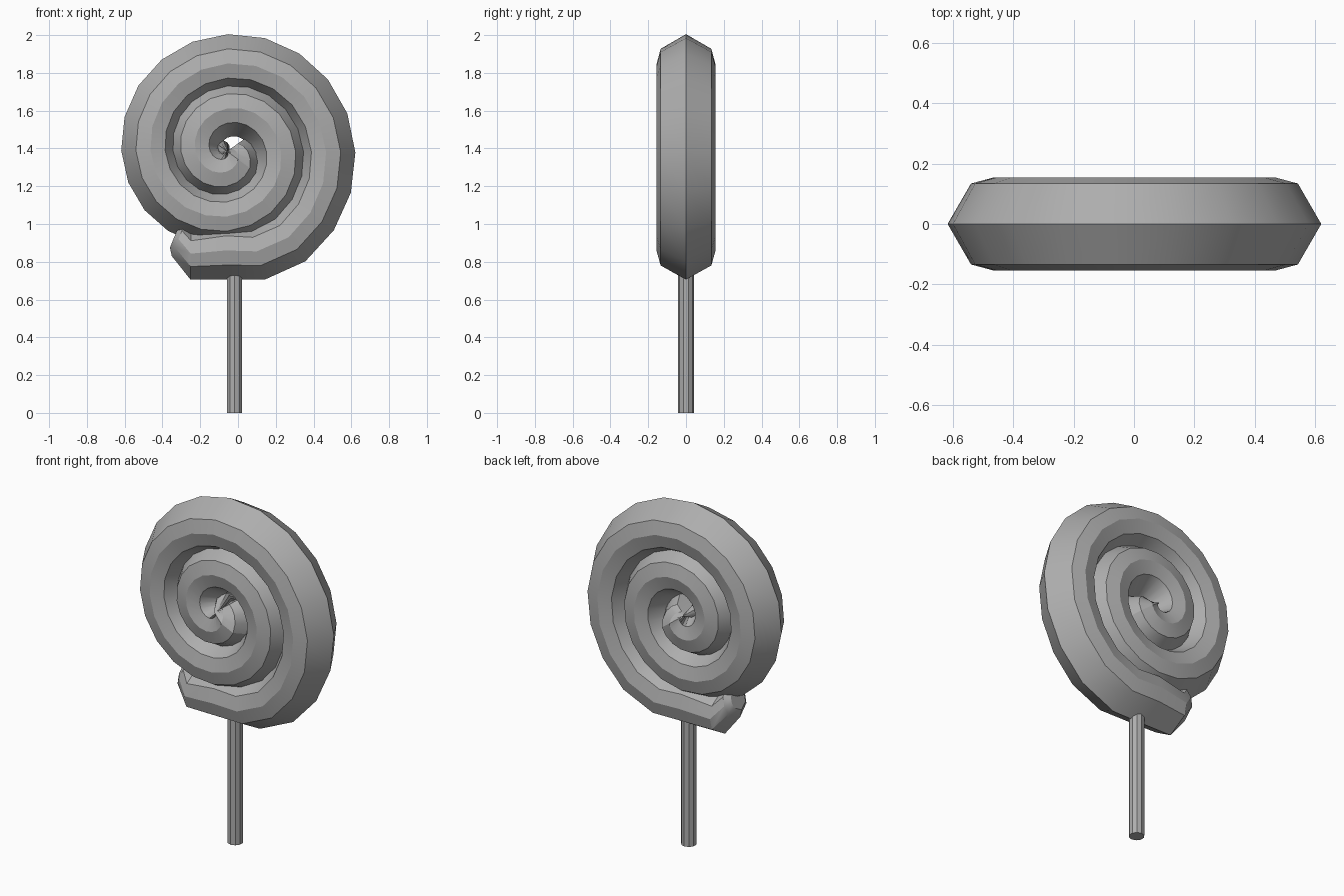
import bpy, bmesh
from math import cos, sin, radians

if "Cube" in bpy.data.objects:
    bpy.data.objects.remove(bpy.data.objects["Cube"])

TUBE = 0.155
CX, CZ = -0.058, 1.385          # spiral centre
PROFILE = [0, 60, 90, 120, 180, 240, 270, 300]
STEPS = 45

grey = bpy.data.materials.new("dark_grey")
grey.diffuse_color = (0.42, 0.42, 0.42, 1)
grey.use_nodes = True
grey.node_tree.nodes["Principled BSDF"].inputs["Base Color"].default_value = grey.diffuse_color


def finish(name, bm):
    bmesh.ops.recalc_face_normals(bm, faces=bm.faces)
    me = bpy.data.meshes.new(name)
    bm.to_mesh(me)
    bm.free()
    me.materials.append(grey)
    ob = bpy.data.objects.new(name, me)
    bpy.context.collection.objects.link(ob)
    bpy.ops.object.select_all(action='DESELECT')
    ob.select_set(True)
    bpy.context.view_layer.objects.active = ob
    bpy.ops.object.shade_smooth_by_angle(angle=radians(29))
    return ob


# Tube rings: centre x, centre z, outward angle, scale
rings = []
for i in range(STEPS + 1):
    a = -54.5 + 18.0 * (STEPS - i)
    r = 0.56 - 0.238 * (a + 54.5) / 360
    scale = min(1, 0.6 + 0.1 * i)
    rings.append((CX + r * cos(radians(a)), CZ + r * sin(radians(a)), a, scale))

# Loose tail at the bottom left
rings += [(0.10, 0.855, -74, 1), (-0.063, 0.86, -90, 1),
          (-0.25, 0.843, -91, 0.88), (-0.315, 0.92, -112, 0.62),
          (-0.338, 0.93, -112, 0.38)]

# Candy spiral
bm = bmesh.new()
loops = []
for x, z, a, s in rings:
    d = radians(a)
    loop = []
    for p in PROFILE:
        u = TUBE * s * cos(radians(p))
        v = TUBE * s * sin(radians(p))
        loop.append(bm.verts.new((x + u * cos(d), v, z + u * sin(d))))
    loops.append(loop)
n = len(PROFILE)
for l0, l1 in zip(loops, loops[1:]):
    for k in range(n):
        bm.faces.new((l0[k], l0[(k + 1) % n], l1[(k + 1) % n], l1[k]))
bm.faces.new(loops[0])
bm.faces.new(loops[-1])
finish("candy_spiral", bm)

# Stick
bm = bmesh.new()
bmesh.ops.create_cone(bm, cap_ends=True, segments=10, radius1=0.042,
                      radius2=0.042, depth=0.82)
bmesh.ops.translate(bm, verts=bm.verts, vec=(-0.018, 0, 0.41))
finish("stick", bm)
